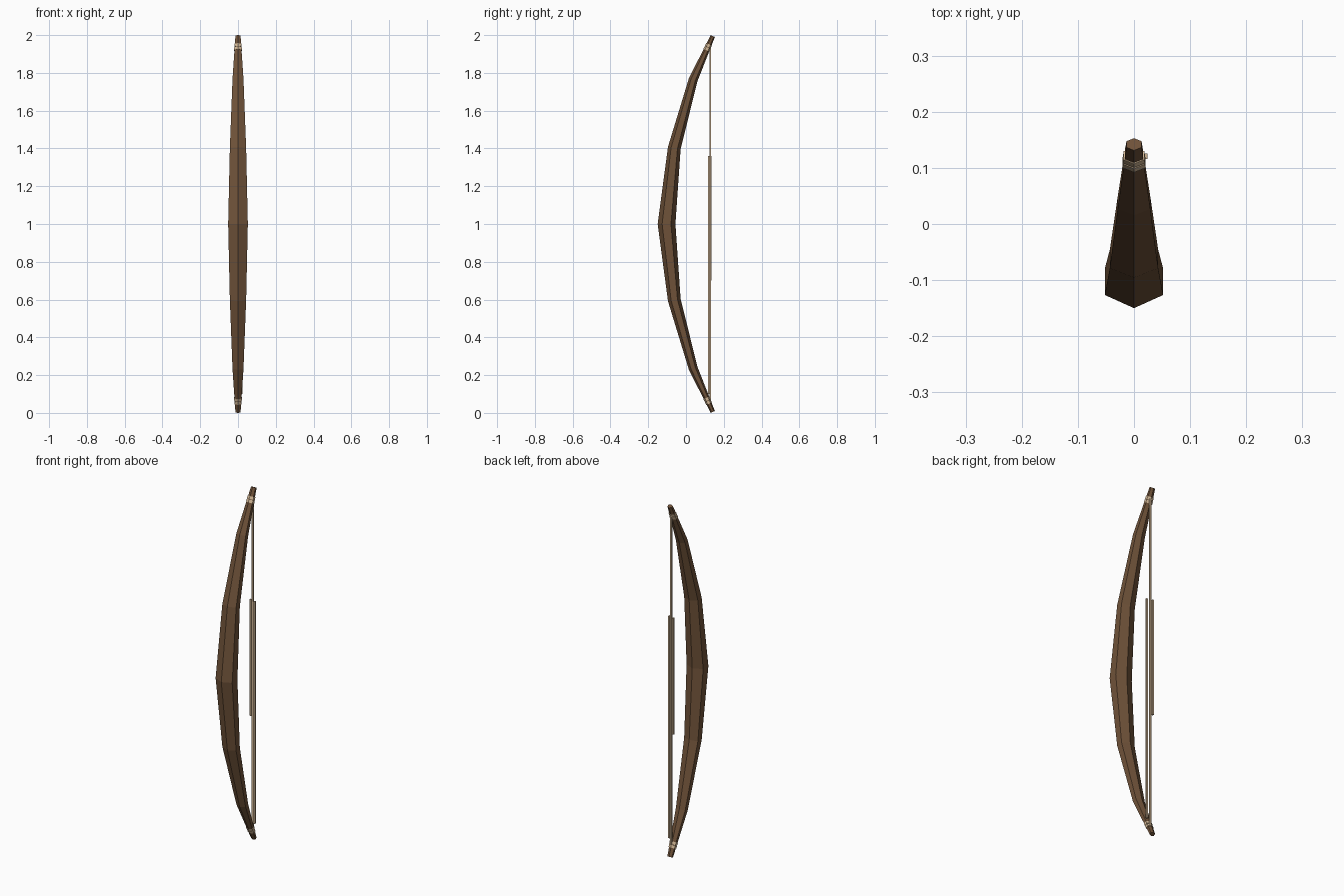
import bpy, bmesh, math
from mathutils import Vector

if "Cube" in bpy.data.objects:
    bpy.data.objects.remove(bpy.data.objects["Cube"])


def material(name, rgb):
    m = bpy.data.materials.new(name)
    m.diffuse_color = (*rgb, 1)
    m.use_nodes = True
    m.node_tree.nodes["Principled BSDF"].inputs["Base Color"].default_value = m.diffuse_color
    return m


wood = material("brown_wood", (0.16, 0.085, 0.041))
cord = material("tan_cord", (0.64, 0.47, 0.30))


def hex_ring(y, z, half_w, half_d, tilt):
    """Six-sided section with ridges at front and back, tilted about x."""
    pts = [(0, -1), (1, -.5), (1, .5), (0, 1), (-1, .5), (-1, -.5)]
    return [Vector((a * half_w, y + b * half_d * math.cos(tilt),
                    z - b * half_d * math.sin(tilt))) for a, b in pts]


def loft(name, rings, mat):
    bm = bmesh.new()
    loops = [[bm.verts.new(p) for p in r] for r in rings]
    for lo, hi in zip(loops, loops[1:]):
        for i in range(len(lo)):
            j = (i + 1) % len(lo)
            bm.faces.new((lo[i], lo[j], hi[j], hi[i]))
    bm.faces.new(loops[0][::-1])
    bm.faces.new(loops[-1])
    bmesh.ops.recalc_face_normals(bm, faces=bm.faces)
    me = bpy.data.meshes.new(name)
    bm.to_mesh(me)
    bm.free()
    me.materials.append(mat)
    ob = bpy.data.objects.new(name, me)
    bpy.context.collection.objects.link(ob)
    return ob


# Bow stave: upper half stations (offset from middle, y, half width, half depth, tilt)
half = [(0, -.103, .052, .047, 0),
        (.402, -.062, .043, .034, .18),
        (.764, .038, .029, .024, .38),
        (.995, .142, .0135, .012, .43)]
rings = [hex_ring(y, 1 - d, w, h, -t) for d, y, w, h, t in half[:0:-1]]
rings += [hex_ring(y, 1 + d, w, h, t) for d, y, w, h, t in half]
loft("bow_stave", rings, wood)


# Cord wraps near both tips: two narrow bands each, hugging the stave
def stave_at(d):
    a, b = half[2], half[3]
    k = (d - a[0]) / (b[0] - a[0])
    return [p + (q - p) * k for p, q in zip(a, b)]


for side, label in ((1, "upper"), (-1, "lower")):
    for n, start in enumerate((.920, .937)):
        band = []
        for d in (start, start + .014):
            _, y, w, h, t = stave_at(d)
            band.append(hex_ring(y, 1 + side * d, w + .002, h + .002, side * t))
        loft(f"{label}_cord_wrap_{n + 1}", band, cord)


# Bowstring: overlapping square strands
def strand(name, x, y, z0, z1, r):
    loft(name, [[Vector((x + a * r, y + b * r, z))
                 for a, b in ((-1, -1), (1, -1), (1, 1), (-1, 1))]
                for z in (z0, z1)], cord)


strand("main_string", .003, .129, .06, 1.95, .0045)
strand("right_string_strand", .019, .121, .10, 1.36, .005)
strand("left_string_strand", -.011, .131, .70, 1.36, .005)
